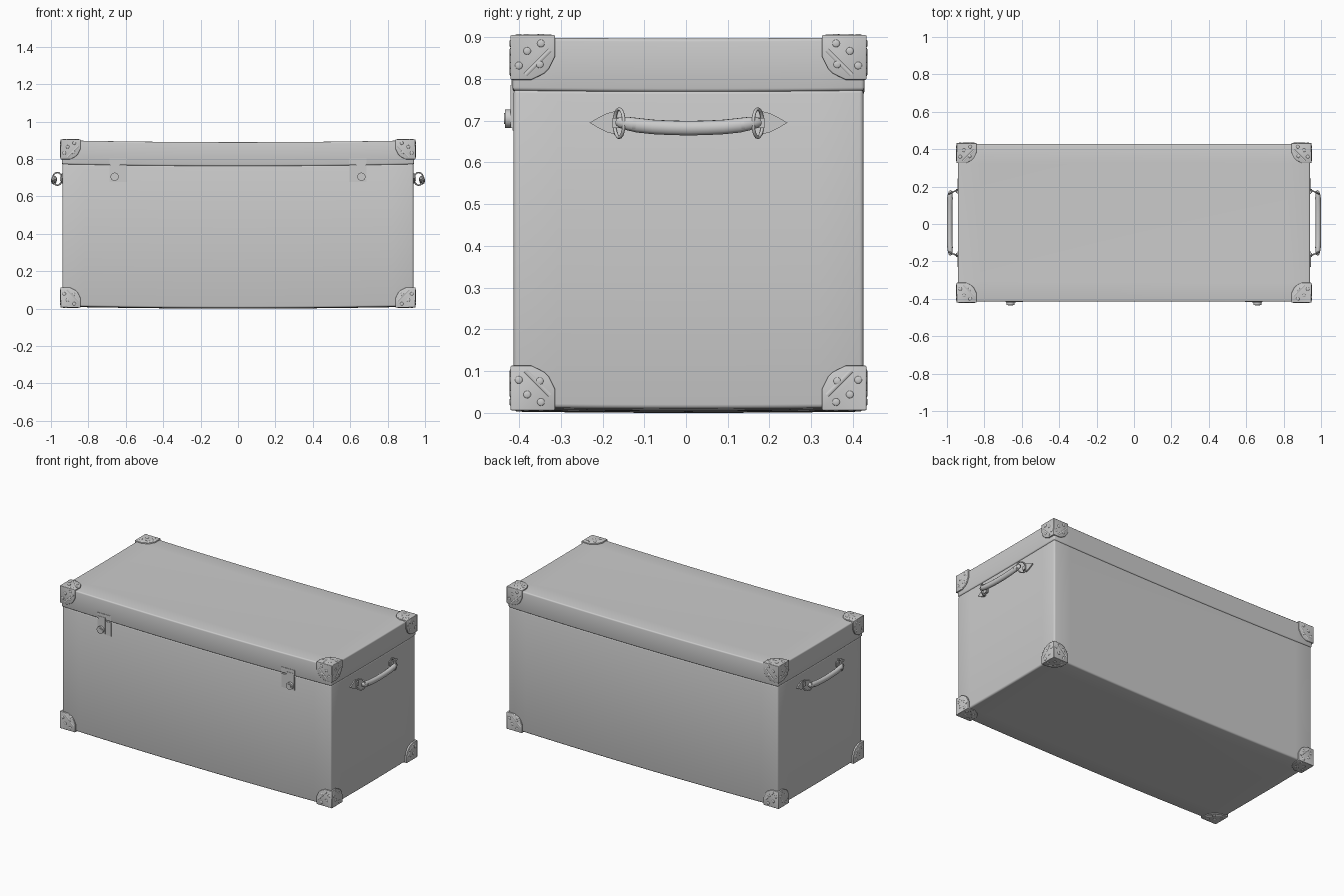
import bpy, bmesh, math
from mathutils import Vector, Matrix

if "Cube" in bpy.data.objects:
    bpy.data.objects.remove(bpy.data.objects["Cube"])

CY = 0.006                       # centre of the trunk in y
ORIGIN = Vector((0, CY, 0))


def finish(name, bm, origin=ORIGIN, mirror=(), angle=35):
    """Make an object; geometry is given relative to its origin."""
    me = bpy.data.meshes.new(name)
    bm.to_mesh(me)
    bm.free()
    ob = bpy.data.objects.new(name, me)
    bpy.context.collection.objects.link(ob)
    ob.location = origin
    smooth(ob, angle)
    return add_mirror(ob, mirror)


def smooth(ob, angle=35):
    bpy.ops.object.select_all(action='DESELECT')
    ob.select_set(True)
    bpy.context.view_layer.objects.active = ob
    bpy.ops.object.shade_smooth_by_angle(angle=math.radians(angle))


def add_mirror(ob, axes):
    if axes:
        m = ob.modifiers.new("Mirror", 'MIRROR')
        m.use_axis = [a in axes for a in "xyz"]
        m.use_mirror_merge = False
    return ob


def sagging_box(name, hx, hy, z0, z1, r):
    """Rounded box whose horizontal surfaces sag towards the middle."""
    bm = bmesh.new()
    bmesh.ops.create_cube(bm, size=1, matrix=Matrix.Translation((0, 0, (z0 + z1) / 2))
                          @ Matrix.Diagonal((2 * hx, 2 * hy, z1 - z0, 1)))
    bmesh.ops.bevel(bm, geom=bm.edges[:], offset=r, segments=3, profile=0.5, affect='EDGES')
    for axis, half, n in ((0, hx, 16), (1, hy, 8)):
        for i in range(1, n):
            p, d = Vector(), Vector()
            p[axis], d[axis] = -half + 2 * half * i / n, 1
            bmesh.ops.bisect_plane(bm, geom=bm.verts[:] + bm.edges[:] + bm.faces[:],
                                   plane_co=p, plane_no=d)
    for v in bm.verts:
        v.co.z -= 0.010 * (1 - (v.co.x / hx) ** 2) + 0.003 * (1 - (v.co.y / hy) ** 2)
    return finish(name, bm)


def prism(bm, pts, axis, a, b):
    """Extrude a 2D outline along axis 'x' (pts are y,z) or 'y' (pts are x,z)."""
    co = (lambda p, t: (t, p[0], p[1])) if axis == 'x' else (lambda p, t: (p[0], t, p[1]))
    f = bm.faces.new([bm.verts.new(co(p, a)) for p in pts])
    ext = bmesh.ops.extrude_face_region(bm, geom=[f])
    d = Vector(co((0, 0), b - a))
    bmesh.ops.translate(bm, vec=d, verts=[g for g in ext['geom'] if isinstance(g, bmesh.types.BMVert)])
    bmesh.ops.recalc_face_normals(bm, faces=bm.faces[:])


def rect(x0, x1, z0, z1):
    return [(x0, z0), (x1, z0), (x1, z1), (x0, z1)]


def tube(name, pts, depth, radii=None, closed=False, mirror=""):
    cu = bpy.data.curves.new(name, 'CURVE')
    cu.dimensions = '3D'
    cu.bevel_depth, cu.bevel_resolution, cu.use_fill_caps = depth, 3, True
    sp = cu.splines.new('POLY')
    sp.points.add(len(pts) - 1)
    for i, p in enumerate(pts):
        sp.points[i].co = (*p, 1)
        sp.points[i].radius = radii[i] if radii else 1
    sp.use_cyclic_u = closed
    ob = bpy.data.objects.new(name, cu)
    bpy.context.collection.objects.link(ob)
    ob.location = ORIGIN
    bpy.ops.object.select_all(action='DESELECT')
    ob.select_set(True)
    bpy.context.view_layer.objects.active = ob
    bpy.ops.object.convert(target='MESH')
    ob = bpy.context.view_layer.objects.active
    smooth(ob, 50)
    return add_mirror(ob, mirror)


# Trunk body and lid
sagging_box("trunk_body", 0.938, 0.419, 0.013, 0.776, 0.010)
sagging_box("trunk_lid", 0.941, 0.4215, 0.772, 0.900, 0.008)

# Corner guards: three rounded plates meeting at one corner, mirrored to all eight
HALF = Vector((0.949, 0.4265, 0.4495))
CENTRE = Vector((0, CY, 0.4555))
S = 0.107
outline = [(0, 0), (0, S), (0.05, S)]
outline += [(0.05 + 0.052 * math.sin(t), 0.05 + 0.052 * math.cos(t))
            for t in (math.radians(a) for a in (18, 36, 54, 72))]
outline += [(S, 0.05), (S, 0)]


def on_face(k, a, b, depth=0.0):
    """Point on guard face k, a and b measured from the trunk corner."""
    p = Vector()
    p[k], p[(k + 1) % 3], p[(k + 2) % 3] = depth, a, b
    return HALF - p


bm = bmesh.new()
for k in range(3):
    bm.faces.new([bm.verts.new(on_face(k, a, b)) for a, b in outline])
bmesh.ops.remove_doubles(bm, verts=bm.verts[:], dist=1e-5)
for f in bm.faces:
    f.normal_update()
if sum((f.normal.x + f.normal.y + f.normal.z) for f in bm.faces) < 0:
    bmesh.ops.reverse_faces(bm, faces=bm.faces[:])
guard = finish("corner_guards", bm, CENTRE)
sol = guard.modifiers.new("Thickness", 'SOLIDIFY')
sol.thickness, sol.offset, sol.use_even_offset = 0.012, -1, True
bev = guard.modifiers.new("Soft", 'BEVEL')
bev.width, bev.segments = 0.003, 2
add_mirror(guard, "xyz")

# Rivets and pressed ridges on the guards
bm = bmesh.new()
for k in range(3):
    flat = Vector((1, 1, 1))
    flat[k] = 0.3
    for a, b in ((0.040, 0.038), (0.020, 0.073), (0.073, 0.020), (0.070, 0.070)):
        bmesh.ops.create_uvsphere(bm, u_segments=12, v_segments=8, radius=0.009,
                                  matrix=Matrix.Translation(on_face(k, a, b)) @ Matrix.Diagonal((*flat, 1)))
    p, q = on_face(k, 0.036, 0.095, 0.006), on_face(k, 0.095, 0.036, 0.006)
    rot = (q - p).to_track_quat('Z', 'Y').to_matrix().to_4x4()
    bmesh.ops.create_cone(bm, cap_ends=True, segments=12, radius1=0.008, radius2=0.008,
                          depth=(q - p).length, matrix=Matrix.Translation((p + q) / 2) @ rot)
finish("guard_rivets", bm, CENTRE, "xyz")

# Front latches: lower plate, lid plate, hasp and round button
FY = -0.414 - CY
bm = bmesh.new()
prism(bm, rect(0.594, 0.687, 0.677, 0.762), 'y', FY + 0.006, FY - 0.002)
prism(bm, rect(0.594, 0.687, 0.775, 0.805), 'y', FY + 0.006, FY - 0.004)
prism(bm, rect(0.632, 0.684, 0.683, 0.785), 'y', FY + 0.006, FY - 0.006)
finish("latch_plates", bm, mirror="x")
bm = bmesh.new()
turn = Matrix.Rotation(math.pi / 2, 4, 'X')
for r, y0, y1 in ((0.022, FY, FY - 0.020), (0.013, FY, FY - 0.022)):
    bmesh.ops.create_cone(bm, cap_ends=True, segments=24, radius1=r, radius2=r, depth=y0 - y1,
                          matrix=Matrix.Translation((0.660, (y0 + y1) / 2, 0.705)) @ turn)
finish("latch_buttons", bm, mirror="x")

# Side handles: pointed mounts, wire rings and a sagging grip
HZ = 0.695
half = [(0.154, 0.012), (0.174, 0.013), (0.178, 0.027), (0.195, 0.023), (0.215, 0.013)]
tip = half + [(0.237, 0)] + [(y, -z) for y, z in reversed(half)]
bm = bmesh.new()
prism(bm, [(y, HZ + z) for y, z in tip], 'x', 0.934, 0.945)
# strap loop rising from the mount to the ring
prism(bm, [(0.160, HZ - 0.012), (0.182, HZ - 0.012), (0.182, HZ + 0.012), (0.160, HZ + 0.012)], 'x', 0.940, 0.952)
finish("handle_mounts", bm, mirror="xy")

ring = []
for i in range(24):
    t = 2 * math.pi * i / 24
    x = 0.025 * math.cos(t)
    ring.append((0.966 + x, 0.166 - 0.45 * x, HZ - 0.001 + 0.034 * math.sin(t)))
tube("handle_rings", ring, 0.004, closed=True, mirror="xy")

side = [(0.976, 0.172, 0.697, 0.45), (0.979, 0.164, 0.696, 0.75), (0.983, 0.145, 0.693, 0.92),
        (0.984, 0.122, 0.689, 1.0), (0.985, 0.085, 0.685, 1.0), (0.985, 0.045, 0.683, 1.0)]
path = side + [(0.985, 0, 0.682, 1.0)] + [(x, -y, z, r) for x, y, z, r in reversed(side)]
grip = tube("handle_grips", [p[:3] for p in path], 0.018, [p[3] for p in path], mirror="x")
for v in grip.data.vertices:      # flatten the grip across its thickness
    v.co.x = 0.985 + (v.co.x - 0.985) * 0.83

# Binding bands where the grip folds back on itself
bands = [(0.983, 0.134, 0.691), (0.983, 0.126, 0.690)]
tube("grip_bands", bands, 0.0165, mirror="xy")
